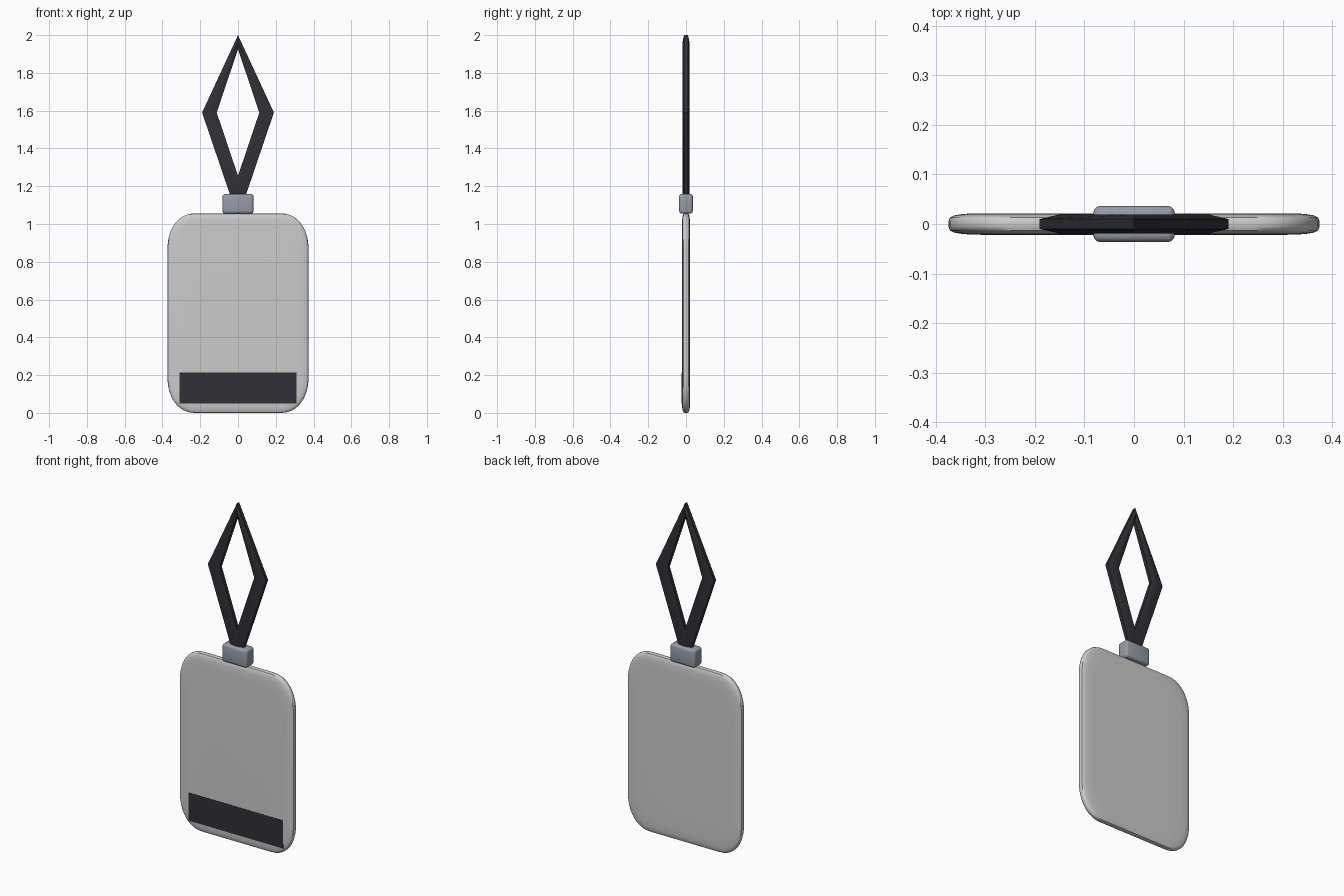
import bpy, bmesh, math
from math import cos, sin, pi

if "Cube" in bpy.data.objects:
    bpy.data.objects.remove(bpy.data.objects["Cube"])


def material(name, rgb):
    m = bpy.data.materials.new(name)
    m.diffuse_color = (*rgb, 1)
    m.use_nodes = True
    m.node_tree.nodes["Principled BSDF"].inputs["Base Color"].default_value = m.diffuse_color
    return m


def make(name, bm, mat=None, angle=None):
    bmesh.ops.recalc_face_normals(bm, faces=bm.faces)
    me = bpy.data.meshes.new(name)
    bm.to_mesh(me)
    bm.free()
    ob = bpy.data.objects.new(name, me)
    bpy.context.collection.objects.link(ob)
    if mat:
        me.materials.append(mat)
    if angle:
        bpy.ops.object.select_all(action='DESELECT')
        ob.select_set(True)
        bpy.context.view_layer.objects.active = ob
        bpy.ops.object.shade_smooth_by_angle(angle=math.radians(angle))
    return ob


def bridge(bm, a, b):
    n = len(a)
    for i in range(n):
        bm.faces.new((a[i], a[(i + 1) % n], b[(i + 1) % n], b[i]))


def box(name, center, size, mat, bevel=0):
    bm = bmesh.new()
    bmesh.ops.create_cube(bm, size=1)
    for v in bm.verts:
        v.co = [c + s * k for c, s, k in zip(center, size, v.co)]
    if bevel:
        bmesh.ops.bevel(bm, geom=bm.edges[:], offset=bevel, segments=3,
                        profile=0.5, affect='EDGES')
    return make(name, bm, mat, 40 if bevel else None)


dark = material("dark", (0.03, 0.03, 0.038))
steel = material("steel", (0.30, 0.33, 0.39))


# Card: soft-cornered outline, slightly bulged, lofted through its thickness
def outline(d, steps=12):
    hw, hh, cx, cz = 0.374 - d, 0.528 - d, 0.15, 0.20
    corner = []
    for i in range(steps + 1):
        a = pi / 2 * i / steps
        corner.append((hw - cx + cx * cos(a) ** 0.9,
                       hh - cz + cz * max(sin(a), 0) ** 0.9))
    pts = corner + [(-x, z) for x, z in reversed(corner)]
    return pts + [(-x, -z) for x, z in pts]


bm = bmesh.new()
half = [(0.07, 0.0215), (0.03, 0.0205), (0.012, 0.0175), (0.003, 0.013), (0, 0.006)]
layers = [(d, -y) for d, y in half] + [(d, y) for d, y in reversed(half)]
rings = [[bm.verts.new((x, y, z + 0.528)) for x, z in outline(d)] for d, y in layers]
for a, b in zip(rings, rings[1:]):
    bridge(bm, a, b)
bm.faces.new(rings[0])
bm.faces.new(rings[-1])
make("card", bm, None, 40)

# Dark strip on the front face
box("front_strip", (0, -0.0205, 0.132), (0.618, 0.004, 0.166), dark)

# Clip between card and strap
box("clip", (0, 0, 1.107), (0.164, 0.073, 0.105), steel, 0.014)

# Strap: diamond loop with a flattened hexagonal section
outer = [(0, 2.0), (0.19, 1.59), (0, 1.03), (-0.19, 1.59)]
inner = [(0, 1.925), (0.113, 1.59), (0, 1.255), (-0.113, 1.59)]
section = [(0, 0.01), (0.5, 0.019), (1, 0.01), (1, -0.01), (0.5, -0.019), (0, -0.01)]
bm = bmesh.new()
loops = [[bm.verts.new((o[0] + (i[0] - o[0]) * t, y, o[1] + (i[1] - o[1]) * t))
          for t, y in section] for o, i in zip(outer, inner)]
for k in range(4):
    bridge(bm, loops[k], loops[(k + 1) % 4])
make("strap", bm, dark, 35)
